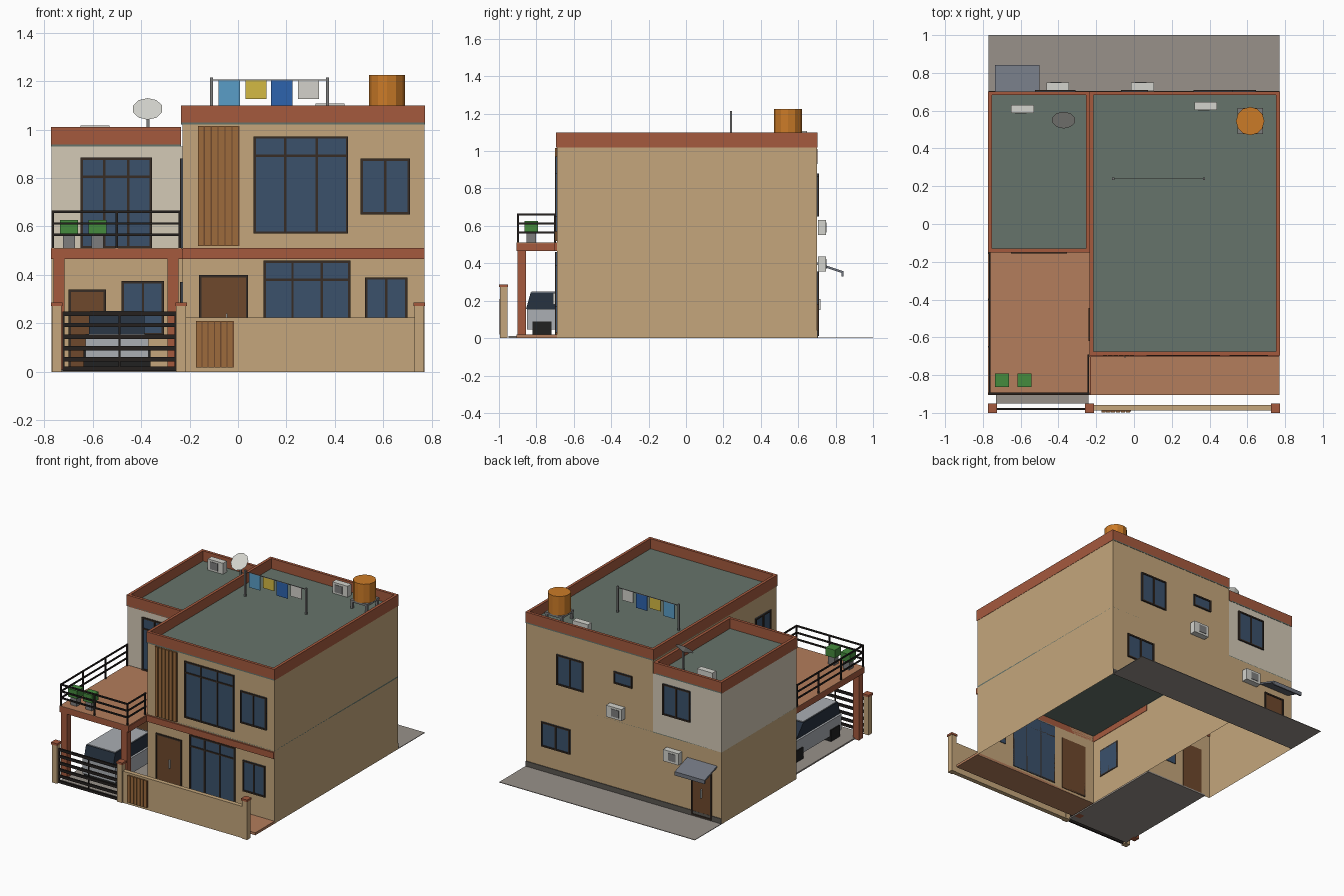
import bpy, bmesh, math
from mathutils import Matrix, Vector

if "Cube" in bpy.data.objects:
    bpy.data.objects.remove(bpy.data.objects["Cube"])

def mat(name, hexcol):
    lin = [(int(hexcol[i:i + 2], 16) / 255) ** 2.2 for i in (0, 2, 4)]
    m = bpy.data.materials.new(name)
    m.diffuse_color = (*lin, 1)
    m.use_nodes = True
    m.node_tree.nodes["Principled BSDF"].inputs["Base Color"].default_value = m.diffuse_color
    return m

TAN, CREAM = mat("tan_render", "C3A57B"), mat("cream_render", "D3C8B5")
RED, TILE = mat("red_trim", "A35A40"), mat("terrace_tile", "B27C5C")
DECK, CONC = mat("roof_green", "66736A"), mat("concrete", "979089")
GLASS, FRAME = mat("glass", "3D526B"), mat("dark_frame", "3A3029")
WOOD, DOOR = mat("wood_slat", "9C6B3F"), mat("door_wood", "6E4A30")
METAL, BLACK = mat("black_metal", "2A2624"), mat("tyre_black", "262626")
SILVER, DARK = mat("silver", "A9ADB2"), mat("car_glass", "2B3542")
WHITE, GREY = mat("off_white", "D2D2CC"), mat("grey", "7D7D7D")
PLANT, ORANGE = mat("plant", "478A40"), mat("tank_orange", "CA7A2C")
SLATE, PLINTH = mat("slate", "70757F"), mat("plinth_grey", "5C5853")

def finish(name, bm, m):
    bmesh.ops.recalc_face_normals(bm, faces=bm.faces)
    me = bpy.data.meshes.new(name)
    bm.to_mesh(me)
    bm.free()
    me.materials.append(m)
    ob = bpy.data.objects.new(name, me)
    bpy.context.collection.objects.link(ob)
    return ob

def boxes(name, m, *dims, drop=()):
    """Each dim is x0,x1,y0,y1,z0,z1; drop lists face directions left open."""
    bm = bmesh.new()
    for x0, x1, y0, y1, z0, z1 in dims:
        mx = Matrix.Translation(((x0 + x1) / 2, (y0 + y1) / 2, (z0 + z1) / 2)) @ \
            Matrix.Diagonal((abs(x1 - x0), abs(y1 - y0), abs(z1 - z0), 1))
        bmesh.ops.create_cube(bm, size=1, matrix=mx)
    bm.normal_update()
    gone = [f for f in bm.faces if any(f.normal.dot(Vector(d)) > 0.9 for d in drop)]
    bmesh.ops.delete(bm, geom=gone, context='FACES')
    return finish(name, bm, m)

def prism(name, m, profile, x0, x1):
    """Extrude a y-z profile along x."""
    bm = bmesh.new()
    f = bm.faces.new([bm.verts.new((x0, y, z)) for y, z in profile])
    r = bmesh.ops.extrude_face_region(bm, geom=[f])
    vs = [v for v in r["geom"] if isinstance(v, bmesh.types.BMVert)]
    bmesh.ops.translate(bm, verts=vs, vec=(x1 - x0, 0, 0))
    return finish(name, bm, m)

def cone(name, m, r1, r2, h, mx, sides):
    bm = bmesh.new()
    bmesh.ops.create_cone(bm, cap_ends=True, segments=sides, radius1=r1, radius2=r2, depth=h, matrix=mx)
    return finish(name, bm, m)

def on_wall(side, pos, a0, a1, z0, z1, d0, d1):
    """Box dims on a wall: side front/back/left, d is the distance out of the wall."""
    if side == "left":
        return (pos - d1, pos - d0, a0, a1, z0, z1)
    s = -1 if side == "front" else 1
    lo, hi = sorted((pos + s * d0, pos + s * d1))
    return (a0, a1, lo, hi, z0, z1)

def opening(name, side, pos, a0, a1, z0, z1, cols=(), rows=(), fill=GLASS):
    t = 0.01
    boxes(name + "_pane", fill, on_wall(side, pos, a0, a1, z0, z1, -0.004, 0.004))
    bars = [(a0, a0 + t, z0, z1), (a1 - t, a1, z0, z1), (a0, a1, z0, z0 + t), (a0, a1, z1 - t, z1)]
    bars += [(c - t / 2, c + t / 2, z0, z1) for c in cols]
    bars += [(a0, a1, r - t / 2, r + t / 2) for r in rows]
    boxes(name + "_frame", FRAME, *[on_wall(side, pos, *b, -0.004, 0.01) for b in bars])

UP, DOWN, EAST = (0, 0, 1), (0, 0, -1), (1, 0, 0)

# open-bottomed wall shells
boxes("main_walls", TAN, (-0.23, 0.77, -0.69, 0.70, 0, 1.02), drop=(UP, DOWN))
boxes("side_lower_walls", TAN, (-0.77, -0.23, -0.145, 0.70, 0, 0.51), drop=(UP, DOWN, EAST))
boxes("side_upper_walls", CREAM, (-0.77, -0.23, -0.145, 0.70, 0.51, 0.93), drop=(UP, DOWN, EAST))
boxes("ground_floor_ceiling", DECK, (-0.23, 0.77, -0.69, 0.70, 0.51, 0.52),
      (-0.77, -0.23, -0.145, 0.70, 0.505, 0.515))

# roofs with parapets
def roof(name, x0, x1, y0, y1, z0, z1):
    t = 0.02
    boxes(name + "_deck", DECK, (x0, x1, y0, y1, z0, z0 + 0.008))
    boxes(name + "_parapet", RED, (x0, x0 + t, y0, y1, z0, z1), (x1 - t, x1, y0, y1, z0, z1),
          (x0 + t, x1 - t, y0, y0 + t, z0, z1), (x0 + t, x1 - t, y1 - t, y1, z0, z1))
roof("main_roof", -0.235, 0.772, -0.695, 0.702, 1.02, 1.10)
roof("side_roof", -0.772, -0.235, -0.15, 0.702, 0.93, 1.01)

# ground slabs, front band and terrace
boxes("carport_floor", CONC, (-0.73, -0.24, -0.95, -0.14, 0, 0.01))
boxes("back_yard", CONC, (-0.77, 0.77, 0.70, 1.0, 0, 0.004))
boxes("back_plinth", PLINTH, (-0.77, 0.77, 0.70, 0.705, 0, 0.04))
boxes("porch_floor", TILE, (-0.23, 0.77, -0.905, -0.69, 0, 0.018))
boxes("front_band", RED, (-0.23, 0.77, -0.702, -0.69, 0.465, 0.51))
boxes("terrace_slab", RED, (-0.772, -0.227, -0.905, -0.14, 0.465, 0.507))
boxes("terrace_floor", TILE, (-0.772, -0.232, -0.905, -0.145, 0.507, 0.51))
boxes("carport_columns", RED, *[(x, x + 0.045, -0.9, -0.855, 0, 0.465) for x in (-0.762, -0.29)])

# terrace railing
rails, w = [], 0.005
for z in (0.565, 0.612, 0.66):
    rails += [(-0.768, -0.237, -0.903, -0.893, z - w, z + w), (-0.768, -0.76, -0.9, -0.15, z - w, z + w),
              (-0.245, -0.237, -0.9, -0.69, z - w, z + w)]
for x, y in [(-0.764, -0.898), (-0.5, -0.898), (-0.241, -0.898), (-0.764, -0.65), (-0.764, -0.4),
             (-0.764, -0.155), (-0.241, -0.7)]:
    rails.append((x - w, x + w, y - w, y + w, 0.51, 0.665))
boxes("terrace_railing", METAL, *rails)

# potted plants
for i, x in enumerate((-0.698, -0.58)):
    boxes(f"pot_{i}", GREY, (x - 0.025, x + 0.025, -0.852, -0.803, 0.51, 0.57))
    boxes(f"plant_{i}", PLANT, (x - 0.037, x + 0.037, -0.864, -0.792, 0.57, 0.627))

# front openings
opening("upper_large_window", "front", -0.69, 0.065, 0.455, 0.57, 0.972, (0.195, 0.325), (0.892,))
opening("upper_small_window", "front", -0.69, 0.505, 0.71, 0.65, 0.88, (0.608,))
opening("lower_large_window", "front", -0.69, 0.105, 0.465, 0.03, 0.46, (0.225, 0.345), (0.38,))
opening("lower_small_window", "front", -0.69, 0.525, 0.70, 0.17, 0.39, (0.612,))
opening("front_door", "front", -0.69, -0.16, 0.042, 0.02, 0.40, fill=DOOR)
boxes("front_door_handle", WHITE, (-0.05, -0.044, -0.71, -0.69, 0.18, 0.24))
opening("terrace_door", "front", -0.145, -0.65, -0.355, 0.51, 0.885, (-0.552, -0.453), (0.805,))
opening("carport_door", "front", -0.145, -0.70, -0.545, 0.01, 0.34, fill=DOOR)
opening("carport_window", "front", -0.145, -0.48, -0.305, 0.15, 0.375, (-0.392,))
opening("terrace_side_door", "left", -0.23, -0.62, -0.445, 0.51, 0.88, (-0.532,))
opening("carport_side_window", "left", -0.23, -0.62, -0.445, 0.17, 0.37, (-0.532,))

# back openings
opening("back_upper_window", "back", 0.70, 0.315, 0.525, 0.65, 0.865, (0.42,))
opening("back_small_window", "back", 0.70, -0.07, 0.075, 0.78, 0.865)
opening("back_lower_window", "back", 0.70, 0.42, 0.645, 0.18, 0.355, (0.532,))
opening("back_side_window", "back", 0.70, -0.525, -0.31, 0.66, 0.88, (-0.417,))
opening("back_door", "back", 0.70, -0.695, -0.535, 0.01, 0.345, fill=DOOR)
boxes("back_door_handle", WHITE, (-0.62, -0.614, 0.70, 0.72, 0.15, 0.21))
prism("back_awning", SLATE, [(0.70, 0.405), (0.842, 0.357), (0.842, 0.33), (0.832, 0.33),
                             (0.832, 0.348), (0.70, 0.393)], -0.735, -0.5)

# wooden slat panels
def slats(name, x0, x1, y, z0, z1, n):
    step = (x1 - x0) / n
    boxes(name + "_backing", DOOR, (x0, x1, y - 0.004, y, z0, z1))
    boxes(name, WOOD, *[(x0 + i * step, x0 + (i + 0.82) * step, y - 0.01, y, z0, z1) for i in range(n)])
slats("upper_slats", -0.165, 0.006, -0.69, 0.52, 1.015, 6)
slats("fence_slats", -0.173, -0.017, -0.988, 0.018, 0.21, 6)

# perimeter wall, pillars and gate
boxes("perimeter_wall", TAN, (-0.23, 0.74, -0.988, -0.957, 0, 0.225))
px = (-0.748, -0.235, 0.748)
boxes("pillars", TAN, *[(x - 0.02, x + 0.02, -0.995, -0.955, 0, 0.275) for x in px])
boxes("pillar_caps", RED, *[(x - 0.024, x + 0.024, -1.0, -0.951, 0.272, 0.287) for x in px])
boxes("carport_gate", METAL, *[(-0.725, -0.255, -0.985, -0.973, z - 0.009, z + 0.009)
                               for z in (0.012, 0.052, 0.097, 0.145, 0.193, 0.24)],
      *[(x - 0.004, x + 0.004, -0.983, -0.975, 0.005, 0.248) for x in (-0.721, -0.49, -0.259)])

# parked car
boxes("car_body", SILVER, (-0.63, -0.37, -0.85, -0.27, 0.045, 0.155))
prism("car_cabin", DARK, [(-0.855, 0.155), (-0.83, 0.245), (-0.44, 0.245), (-0.36, 0.155)], -0.615, -0.385)
boxes("car_roof", SILVER, (-0.61, -0.39, -0.825, -0.445, 0.245, 0.25))
boxes("car_wheels", BLACK, *[(-0.638, -0.362, y - 0.05, y + 0.05, 0.005, 0.09) for y in (-0.77, -0.36)])

# air conditioners with a grille
def aircon(name, x, y0, z, side):
    boxes(name, WHITE, (x - 0.06, x + 0.06, y0, y0 + 0.043, z, z + 0.082))
    yg = y0 if side < 0 else y0 + 0.043
    boxes(name + "_grille", GREY, (x - 0.04, x + 0.02, yg - 0.003, yg + 0.003, z + 0.015, z + 0.068))
aircon("aircon_side_roof", -0.59, 0.588, 0.935, -1)
aircon("aircon_main_roof", 0.38, 0.603, 1.025, -1)
aircon("aircon_back_upper", 0.045, 0.705, 0.55, 1)
aircon("aircon_back_lower", -0.403, 0.705, 0.355, 1)

# water tank on a stand
tx, ty = 0.615, 0.545
boxes("tank_stand", GREY, (tx - 0.068, tx + 0.068, ty - 0.068, ty + 0.068, 1.075, 1.09),
      *[(tx + i - 0.008, tx + i + 0.008, ty + j - 0.008, ty + j + 0.008, 1.025, 1.08)
        for i in (-0.058, 0.058) for j in (-0.058, 0.058)])
cone("water_tank", ORANGE, 0.075, 0.075, 0.135, Matrix.Translation((tx, ty, 1.1575)), 12)

# satellite dish facing up and forward
boxes("dish_mast", GREY, (-0.378, -0.366, 0.556, 0.568, 0.935, 1.07))
cone("dish", WHITE, 0.012, 0.063, 0.02,
     Matrix.Translation((-0.373, 0.557, 1.078)) @ Matrix.Rotation(math.radians(45), 4, 'X'), 10)

# clothesline
boxes("clothesline", GREY, *[(x - 0.006, x + 0.006, 0.234, 0.246, 1.025, 1.215) for x in (-0.11, 0.37)],
      (-0.11, 0.37, 0.238, 0.242, 1.202, 1.207))
for i, (x, z, col) in enumerate([(-0.08, 1.10, "5A9CC6"), (0.03, 1.125, "D3B845"),
                                 (0.137, 1.10, "3163AC"), (0.247, 1.125, "D2D0CA")]):
    boxes(f"laundry_{i}", mat(f"cloth_{i}", col), (x, x + 0.088, 0.238, 0.242, z, 1.203))
